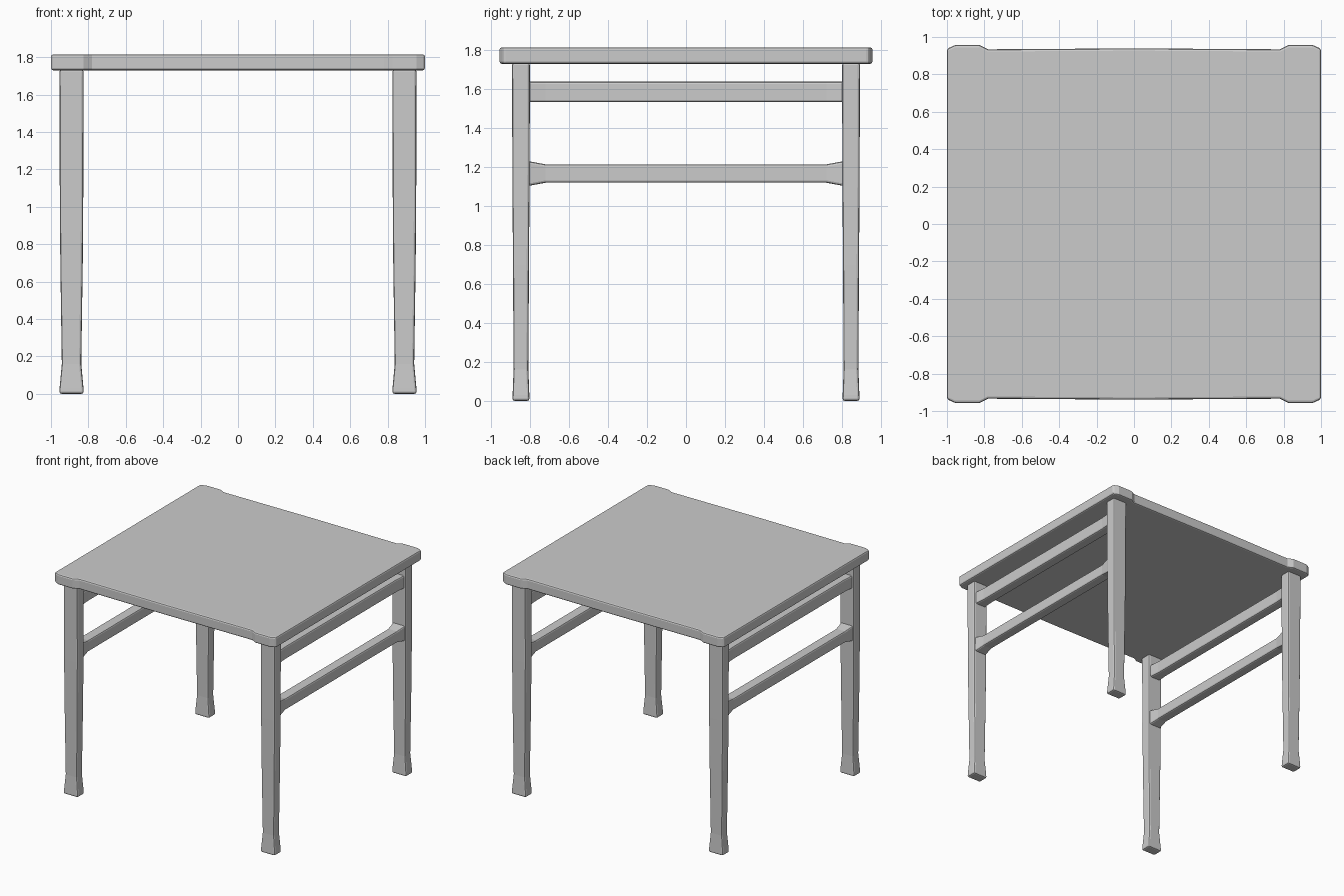
import bpy, bmesh

if "Cube" in bpy.data.objects:
    bpy.data.objects.remove(bpy.data.objects["Cube"])


def finish(name, bm, bevel):
    bmesh.ops.recalc_face_normals(bm, faces=bm.faces)
    mesh = bpy.data.meshes.new(name)
    bm.to_mesh(mesh)
    bm.free()
    obj = bpy.data.objects.new(name, mesh)
    bpy.context.collection.objects.link(obj)
    mod = obj.modifiers.new("soft_edges", 'BEVEL')
    mod.width = bevel
    mod.segments = 2
    mod.limit_method = 'ANGLE'
    mod.angle_limit = 0.6
    return obj


def loft(name, rings, bevel):
    """Skin a list of closed rings of points and cap both ends."""
    bm = bmesh.new()
    loops = [[bm.verts.new(p) for p in ring] for ring in rings]
    n = len(loops[0])
    for a, b in zip(loops, loops[1:]):
        for i in range(n):
            j = (i + 1) % n
            bm.faces.new((a[i], a[j], b[j], b[i]))
    bm.faces.new(loops[0])
    bm.faces.new(loops[-1])
    return finish(name, bm, bevel)


CORNERS = [(-1, -1), (1, -1), (1, 1), (-1, 1)]

# Table top: shallow inset along front and back edges, clipped corners
quarter = [(1.0, 0.937), (0.955, 0.957), (0.825, 0.957), (0.78, 0.934), (0.0, 0.939)]
back = quarter + [(-x, y) for x, y in reversed(quarter[:-1])]
outline = back + [(-x, -y) for x, y in back]
loft("table_top", [[(x, y, z) for x, y in outline] for z in (1.73, 1.815)], 0.012)

# Legs: gentle taper with a flared foot (height, half width, half depth)
LEG = [(0.0, 0.065, 0.044), (0.03, 0.064, 0.043), (0.16, 0.052, 0.038),
       (0.7, 0.06, 0.041), (1.1, 0.063, 0.044), (1.735, 0.064, 0.046)]
# Rails: (distance along y, half width, half height)
UPPER = [(0.82, 0.05, 0.053), (0.795, 0.048, 0.053), (0.72, 0.042, 0.053)]
LOWER = [(0.82, 0.056, 0.063), (0.795, 0.053, 0.061), (0.72, 0.042, 0.047)]

for sx, side in ((-1, "left"), (1, "right")):
    for sy, end in ((-1, "front"), (1, "back")):
        loft(f"{end}_{side}_leg",
             [[(sx * 0.89 + cx * hx, sy * 0.847 + cy * hy, z) for cx, cy in CORNERS]
              for z, hx, hy in LEG], 0.012)
    for name, profile, height in (("upper", UPPER, 1.586), ("lower", LOWER, 1.167)):
        sections = [(-y, w, h) for y, w, h in profile] + profile[::-1]
        loft(f"{name}_{side}_rail",
             [[(sx * 0.89 + cx * w, y, height + cz * h) for cx, cz in CORNERS]
              for y, w, h in sections], 0.012)
